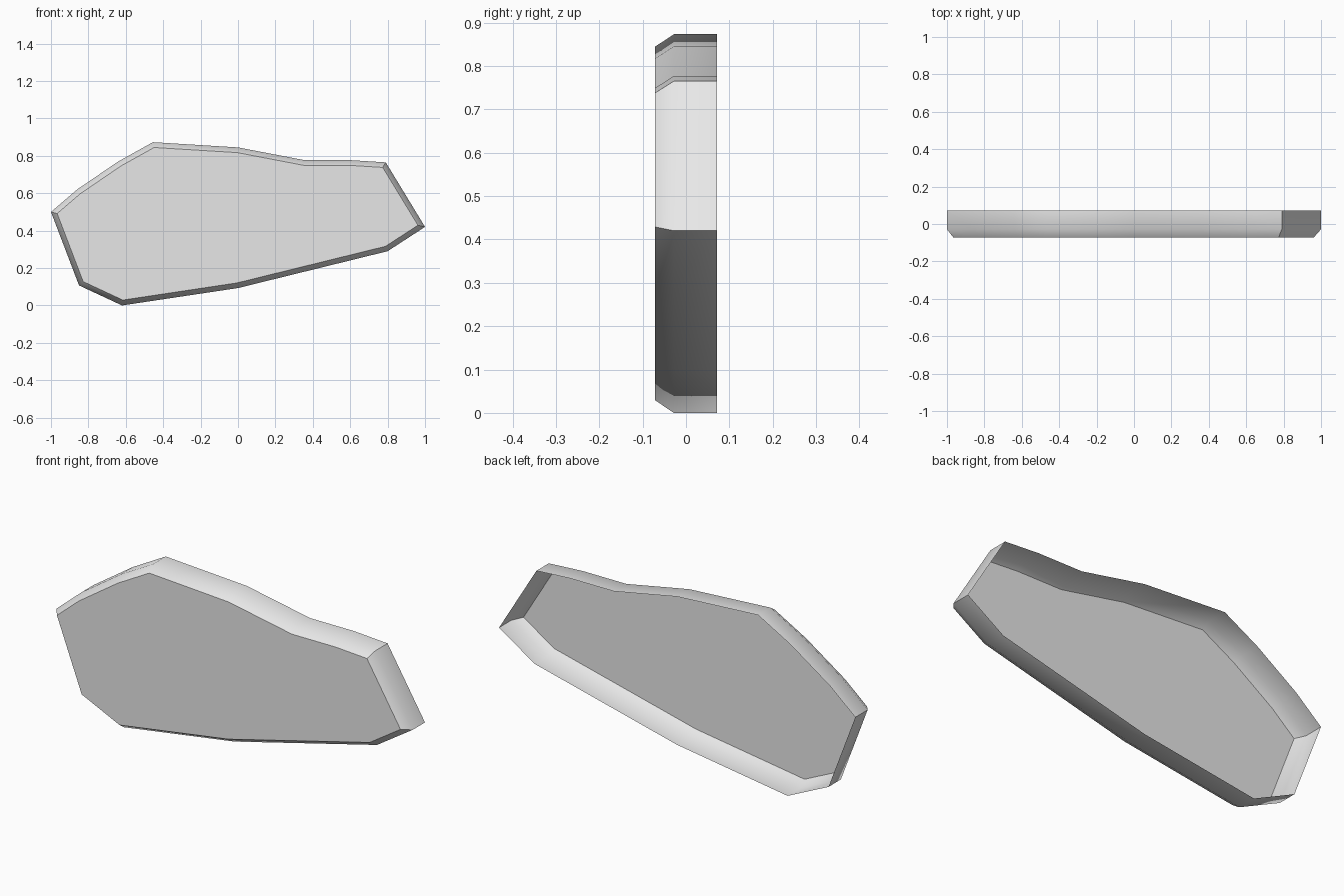
import bpy
import bmesh
import math

cube = bpy.data.objects.get("Cube")
if cube:
    bpy.data.objects.remove(cube, do_unlink=True)

FRONT, SHOULDER, BACK, INSET = -0.071, -0.028, 0.071, 0.028

# Outline in x, z, clockwise from the left tip
outline = [(-1, .5), (-.86, .62), (-.64, .77), (-.455, .873), (0, .845),
           (.355, .777), (.6, .777), (.79, .765), (1, .42), (.8, .29),
           (0, .093), (-.62, 0), (-.85, .107)]

bm = bmesh.new()
back = [bm.verts.new((x, BACK, z)) for x, z in outline]
shoulder = [bm.verts.new((x, SHOULDER, z)) for x, z in outline]

# Side wall, left open at the back
for i in range(len(outline)):
    j = (i + 1) % len(outline)
    bm.faces.new((back[i], back[j], shoulder[j], shoulder[i]))

# Front face, inset and pushed forward to form the chamfer
front = bm.faces.new(shoulder)
bm.normal_update()
bmesh.ops.inset_region(bm, faces=[front], thickness=INSET, use_even_offset=True)
for v in front.verts:
    v.co.y = FRONT
bmesh.ops.recalc_face_normals(bm, faces=bm.faces)
bm.normal_update()
if front.normal.y > 0:
    bmesh.ops.reverse_faces(bm, faces=bm.faces)

mesh = bpy.data.meshes.new("slab_shell")
bm.to_mesh(mesh)
bm.free()
slab = bpy.data.objects.new("slab_shell", mesh)
bpy.context.collection.objects.link(slab)

# Plain light grey
grey = bpy.data.materials.new("light_grey")
grey.use_nodes = True
colour = (0.8, 0.8, 0.8, 1)
grey.diffuse_color = colour
grey.node_tree.nodes["Principled BSDF"].inputs["Base Color"].default_value = colour
mesh.materials.append(grey)

# Smooth around the rim, sharp at the front edge and hard corners
bpy.ops.object.select_all(action="DESELECT")
slab.select_set(True)
bpy.context.view_layer.objects.active = slab
bpy.ops.object.shade_smooth_by_angle(angle=math.radians(42))
